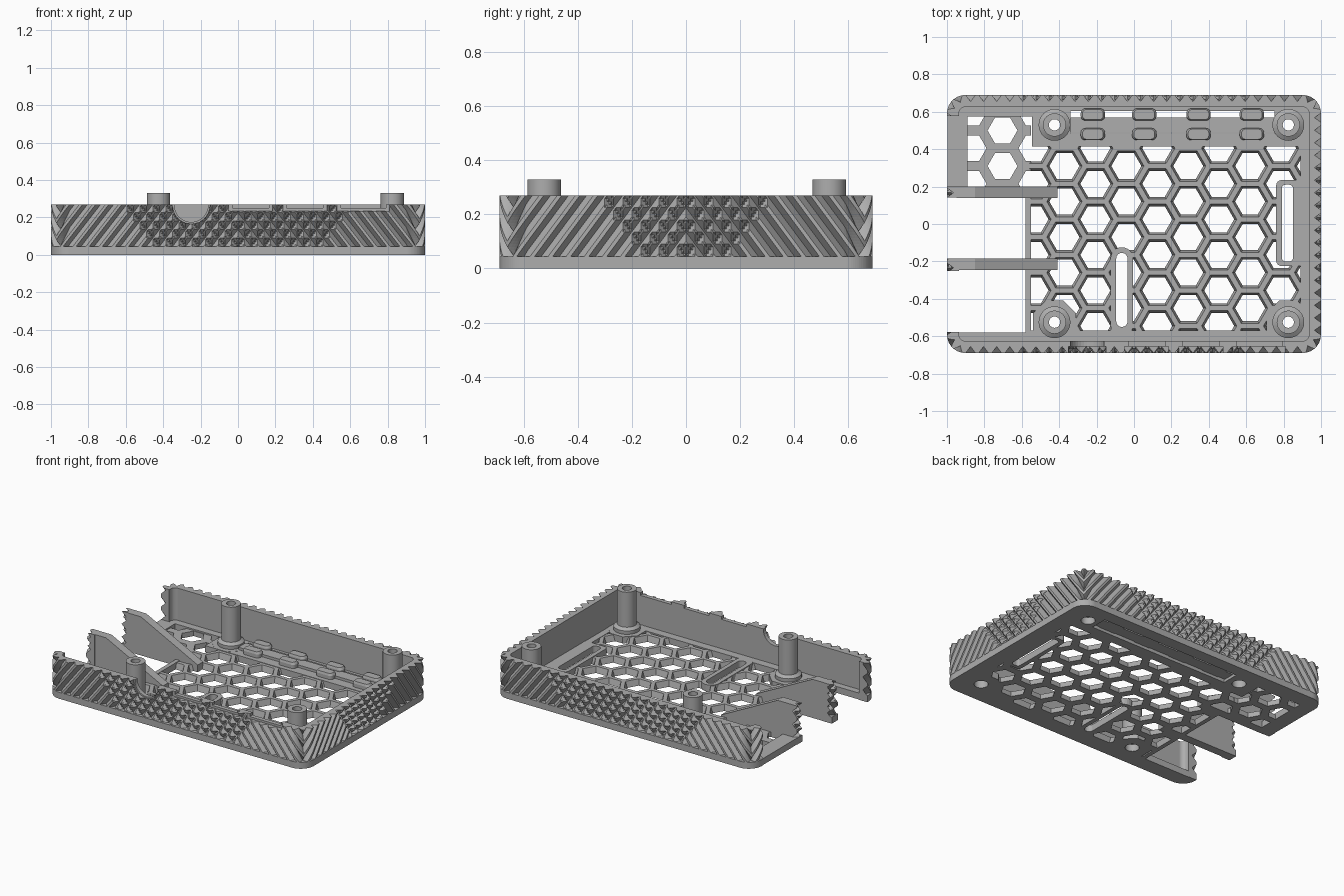
import bpy
import bmesh
from math import sin, cos, pi, radians
from mathutils import Vector, Matrix

if "Cube" in bpy.data.objects:
    bpy.data.objects.remove(bpy.data.objects["Cube"])

grey = bpy.data.materials.new("plain grey")
grey.use_nodes = True
COLOUR = (0.42, 0.42, 0.42, 1)
grey.diffuse_color = COLOUR
grey.node_tree.nodes["Principled BSDF"].inputs["Base Color"].default_value = COLOUR

HX, HY, R = 1.0, 0.69, 0.1          # outer half sizes and corner radius
BASE, TOP, FLOOR = 0.045, 0.27, 0.045
WALL, GROOVE = 0.064, 0.035
POSTS = [(x, y) for x in (-0.425, 0.825) for y in (-0.525, 0.53)]


def finish(name, bm):
    bmesh.ops.recalc_face_normals(bm, faces=bm.faces)
    mesh = bpy.data.meshes.new(name)
    bm.to_mesh(mesh)
    bm.free()
    mesh.materials.append(grey)
    ob = bpy.data.objects.new(name, mesh)
    bpy.context.collection.objects.link(ob)
    return ob


def prism(bm, pts, lo, hi, top=1.0, axis="z"):
    """Extrude a 2D outline along z or y, optionally scaling the far end."""
    mid = sum((Vector(p) for p in pts), Vector((0, 0))) / len(pts)
    rings = []
    for h, s in ((lo, 1.0), (hi, top)):
        flat = [mid + (Vector(p) - mid) * s for p in pts]
        rings.append([bm.verts.new((a, b, h) if axis == "z" else (a, h, b)) for a, b in flat])
    low, high = rings
    bm.faces.new(low[::-1])
    bm.faces.new(high)
    for i in range(len(pts)):
        j = (i + 1) % len(pts)
        bm.faces.new((low[i], low[j], high[j], high[i]))


def solids(name, outlines, lo, hi, top=1.0, axis="z"):
    bm = bmesh.new()
    for pts in outlines:
        prism(bm, pts, lo, hi, top, axis)
    return finish(name, bm)


def ngon(x, y, r, n, turn=0.0):
    return [(x + r * cos(2 * pi * (i + turn) / n), y + r * sin(2 * pi * (i + turn) / n)) for i in range(n)]


def rect(x0, x1, y0, y1):
    return [(x0, y0), (x1, y0), (x1, y1), (x0, y1)]


def rounded(x0, x1, y0, y1, r, n=6):
    pts = []
    corners = [(x1 - r, y1 - r), (x0 + r, y1 - r), (x0 + r, y0 + r), (x1 - r, y0 + r)]
    for q, (cx, cy) in enumerate(corners):
        for i in range(n + 1):
            a = pi / 2 * (q + i / n)
            pts.append((cx + r * cos(a), cy + r * sin(a)))
    return pts


def cut(targets, *cutters):
    for cutter in cutters:
        cutter.hide_render = True
        for ob in targets:
            mod = ob.modifiers.new("cut", "BOOLEAN")
            mod.operation, mod.solver, mod.object = "DIFFERENCE", "EXACT", cutter
            bpy.context.view_layer.objects.active = ob
            bpy.ops.object.modifier_apply(modifier=mod.name)
        bpy.data.objects.remove(cutter)


# Grooved wall: four sides, each indexed by column from its centre
COLS, LIMIT, ROWS = (112, 80), (51, 19), 20


def wall_point(side, i, inset):
    half = (HX, HY)[side % 2]
    out = (HY, HX)[side % 2] - R
    straight = half - R
    u = abs(i) * (straight + R * pi / 4) / COLS[side % 2]
    a = max(0, u - straight) / R
    along = min(u, straight) + (R - inset) * sin(a)
    p = Vector((along if i >= 0 else -along, -out - (R - inset) * cos(a), 0))
    return Matrix.Rotation(side * pi / 2, 3, "Z") @ p


def groove(side, i, j):
    limit = LIMIT[side % 2]
    depth = 0.0
    for phase, on in ((i - j, i - j <= limit), (i + j, i + j >= -limit)):
        if on:
            d = min(phase % 8, -phase % 8)
            depth = max(depth, GROOVE * (1 - d / 3))
    return depth


def wall_strip(name, columns):
    bm = bmesh.new()
    rings = []
    for side, i in columns:
        spec = [(0, 0), (BASE, 0)]
        spec += [(BASE + (TOP - BASE) * j / ROWS, groove(side, i, j)) for j in range(ROWS + 1)]
        spec += [(TOP, WALL), (0, WALL)]
        rings.append([bm.verts.new(wall_point(side, i, d) + Vector((0, 0, z))) for z, d in spec])
    n = len(rings[0])
    for c in range(len(rings) - 1):
        a, b = rings[c], rings[c + 1]
        rising = columns[c][1] < 0
        for j in range(n):
            k = (j + 1) % n
            if 2 <= j < n - 3:
                if rising:
                    tris = ((a[j], b[j], b[k]), (a[j], b[k], a[k]))
                else:
                    tris = ((a[j], b[j], a[k]), (b[j], b[k], a[k]))
                for t in tris:
                    bm.faces.new(t)
            else:
                bm.faces.new((a[j], b[j], b[k], a[k]))
    bm.faces.new(rings[0][::-1])
    bm.faces.new(rings[-1])
    return finish(name, bm)


columns = [(3, i) for i in range(69, 80)]
for side in range(3):
    n = COLS[side % 2]
    columns += [(side, i) for i in range(-n, n)]
columns += [(3, i) for i in range(-80, -68)]
wall = wall_strip("outer_wall", columns)

# Port openings in the front wall: shallow recess, then the opening
PORTS = ((-0.05, 0.185), (0.24, 0.475), (0.53, 0.81))
recess = solids("port_recess", [rect(a, b, 0.235, 0.4) for a, b in PORTS]
                + [ngon(-0.25, 0.265, 0.1, 32)], -0.8, -0.655, axis="y")
opening = solids("port_opening", [rect(a + 0.02, b - 0.02, 0.25, 0.4) for a, b in PORTS]
                 + [ngon(-0.25, 0.265, 0.09, 32)], -0.8, -0.55, axis="y")
cut([wall], recess, opening)

# Dividers on the open left side, with grooved ends and sloping tops
for label, y, first, last in (("back", 0.17, -24, -17), ("front", -0.215, 22, 30)):
    wall_strip(label + "_divider_end", [(3, i) for i in range(first, last + 1)])
    profile = [(-0.95, 0), (-0.41, 0), (-0.41, 0.05), (-0.85, TOP), (-0.95, TOP)]
    solids(label + "_divider", [profile], y - 0.03, y + 0.03, axis="y")

# Floor frame with the left bay and both grille bays removed
frame = solids("floor_frame", [rounded(-HX + 0.002, HX - 0.002, -HY + 0.002, HY - 0.002, R)], 0, FLOOR)
cut([frame], solids("bays", [rect(-1.1, -0.58, -0.58, 0.15),
                             rect(-0.55, 0.89, -0.57, 0.415)], -0.1, 0.2),
    solids("small_bay", [rect(-0.89, -0.545, 0.19, 0.575)], -0.1, 0.2))

# Hexagon grille
grille = solids("main_grille", [rect(-0.56, 0.9, -0.58, 0.425)], 0, FLOOR - 0.003)
small_grille = solids("small_grille", [rect(-0.9, -0.55, 0.15, 0.585)], 0, 0.035)
PITCH = 0.19
hexes = []
for c in range(-2, 12):
    for r in range(-1, 7):
        y = 0.5 - PITCH * (r + (c % 2) / 2)
        hexes.append(ngon(-0.703 + 0.1655 * c, y, 0.08, 6))
cut([small_grille], solids("straight_hexes", hexes, -0.02, 0.1))
cut([grille], solids("tapered_hexes", hexes, -0.001, FLOOR, 1.19))

# Solid pads around posts and slots
pads = [solids("post_pad", [ngon(x, y, 0.125, 8, 0.5)], 0, FLOOR + 0.001) for x, y in POSTS]
mid_pad = solids("middle_slot_pad", [rounded(-0.125, -0.005, -0.6, -0.125, 0.058)], 0, FLOOR + 0.002)
side_pad = solids("side_slot_pad", [rounded(0.76, 0.95, -0.225, 0.235, 0.03)], 0, FLOOR + 0.002)
slots = [rounded(-0.095, -0.035, -0.55, -0.155, 0.029),
         rounded(0.79, 0.85, -0.2, 0.21, 0.02),
         rect(-0.34, 0.75, 0.485, 0.605)]
slots += [ngon(x, y, 0.06, 24) for x, y in POSTS]
cut([frame, grille, mid_pad, side_pad] + pads, solids("slots", slots, -0.1, 0.2))

# Raised cover over the long back slot, held by rounded clips
solids("slot_cover", [rect(-0.34, 0.75, 0.49, 0.57)], 0.02, 0.06)
clips = [rounded(x - 0.065, x + 0.065, y - 0.032, y + 0.032, 0.025)
         for x in (-0.22, 0.055, 0.345, 0.63) for y in (0.48, 0.585)]
solids("slot_clips", clips, 0.02, 0.07)
solids("slot_clip_tops", clips, 0.07, 0.085, 0.85)

# Hollow screw posts with a wider foot
PROFILE = [(0.03, 0.05), (0.045, 0.05), (0.045, 0), (0.075, 0), (0.085, 0.03),
           (0.085, 0.07), (0.062, 0.085), (0.062, 0.33), (0.03, 0.33)]
SEG = 32
for x, y in POSTS:
    bm = bmesh.new()
    rings = []
    for s in range(SEG):
        a = 2 * pi * s / SEG
        rings.append([bm.verts.new((x + r * cos(a), y + r * sin(a), z)) for r, z in PROFILE])
    for s in range(SEG):
        a, b = rings[s], rings[(s + 1) % SEG]
        for j in range(len(PROFILE)):
            k = (j + 1) % len(PROFILE)
            bm.faces.new((a[j], b[j], b[k], a[k]))
    post = finish("screw_post", bm)
    bpy.ops.object.select_all(action="DESELECT")
    post.select_set(True)
    bpy.context.view_layer.objects.active = post
    bpy.ops.object.shade_smooth_by_angle(angle=radians(30))
